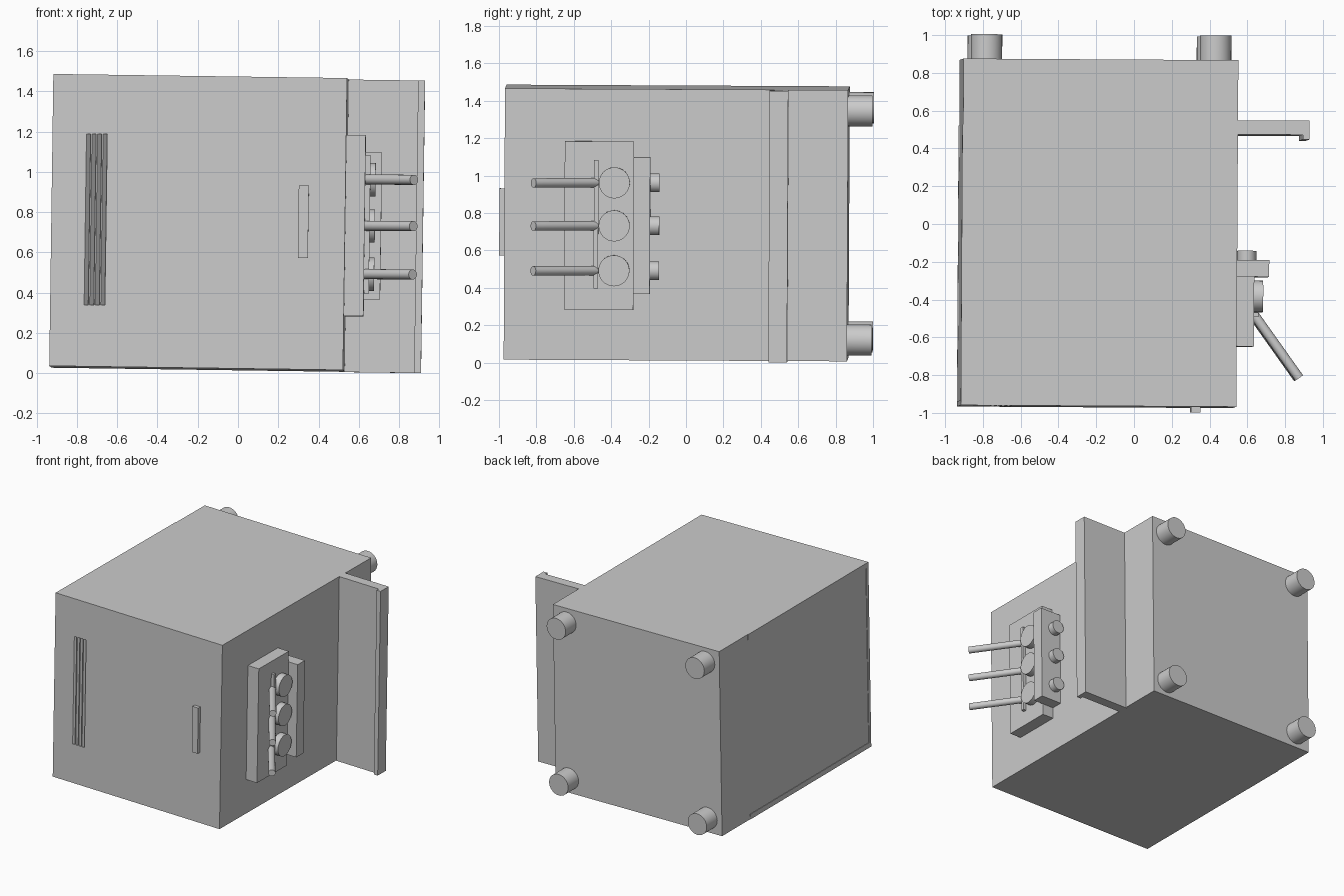
import bpy, bmesh, math
from mathutils import Matrix, Vector

if "Cube" in bpy.data.objects:
    bpy.data.objects.remove(bpy.data.objects["Cube"])

parts = []


def finish(name, bm, smooth=False):
    bmesh.ops.recalc_face_normals(bm, faces=bm.faces)
    mesh = bpy.data.meshes.new(name)
    bm.to_mesh(mesh)
    bm.free()
    ob = bpy.data.objects.new(name, mesh)
    bpy.context.collection.objects.link(ob)
    if smooth:
        bpy.ops.object.select_all(action='DESELECT')
        ob.select_set(True)
        bpy.context.view_layer.objects.active = ob
        bpy.ops.object.shade_smooth_by_angle(angle=math.radians(35))
    parts.append(ob)
    return ob


def box(name, x, y, z):
    bm = bmesh.new()
    bmesh.ops.create_cube(bm, size=1)
    for v in bm.verts:
        v.co = Vector([(r[0] + r[1]) / 2 + c * (r[1] - r[0])
                       for c, r in zip(v.co, (x, y, z))])
    return finish(name, bm)


def rod(name, a, b, r):
    a, b = Vector(a), Vector(b)
    bm = bmesh.new()
    m = Matrix.Translation((a + b) / 2) @ (b - a).to_track_quat('Z', 'Y').to_matrix().to_4x4()
    bmesh.ops.create_cone(bm, cap_ends=True, segments=32, radius1=r, radius2=r,
                          depth=(b - a).length, matrix=m)
    return finish(name, bm, True)


def prism(name, profile, z0, z1):
    bm = bmesh.new()
    f = bm.faces.new([bm.verts.new((x, y, z0)) for x, y in profile])
    ext = bmesh.ops.extrude_face_region(bm, geom=[f])
    for v in ext['geom']:
        if isinstance(v, bmesh.types.BMVert):
            v.co.z = z1
    return finish(name, bm)


# Cabinet body with sawtooth louvre slots cut in the front
body = box("cabinet_body", (-0.918, 0.537), (-0.967, 0.868), (0.02, 1.47))
saw = [(-0.755, -0.99)]
for i in range(4):
    x = -0.755 + i * 0.0275
    saw += [(x, -0.966 - 0.003), (x + 0.022, -0.945), (x + 0.0225, -0.969)]
saw += [(-0.645, -0.969), (-0.645, -0.99)]
cutter = prism("louvre_cutter", saw, 0.325, 1.175)
mod = body.modifiers.new("louvres", 'BOOLEAN')
mod.operation = 'DIFFERENCE'
mod.solver = 'EXACT'
mod.object = cutter
bpy.context.view_layer.objects.active = body
bpy.ops.object.modifier_apply(modifier=mod.name)
parts.remove(cutter)
bpy.data.objects.remove(cutter)

# Folded flange round the left side opening
fx = (-0.922, -0.915)
box("side_flange_top", fx, (-0.967, 0.52), (1.43, 1.47))
box("side_flange_bottom", fx, (-0.967, 0.52), (0.02, 0.06))
box("side_flange_front", fx, (-0.967, -0.94), (0.06, 1.43))

# Front handle
box("front_handle", (0.305, 0.355), (-0.995, -0.96), (0.573, 0.933))

# Mounting plate with a lip along its outer edge
prism("mounting_plate", [(0.53, 0.55), (0.916, 0.55), (0.916, 0.45),
                         (0.882, 0.45), (0.882, 0.475), (0.53, 0.475)], 0.017, 1.47)

# Four rear feet
for x in (-0.795, 0.418):
    for z in (0.132, 1.358):
        rod("rear_foot", (x, 0.86, z), (x, 0.998, z), 0.083)

# Control block and bars on the right side
box("control_block", (0.53, 0.632), (-0.645, -0.275), (0.29, 1.19))
box("connector_bar", (0.53, 0.712), (-0.276, -0.187), (0.376, 1.107))
box("lever_strip", (0.625, 0.657), (-0.488, -0.464), (0.405, 1.091))

# Three sets of dial, lever and connector
for z in (0.5, 0.74, 0.97):
    rod("dial", (0.62, -0.379, z), (0.682, -0.379, z), 0.083)
    rod("lever", (0.635, -0.475, z), (0.876, -0.81, z), 0.025)
    rod("connector", (0.595, -0.2, z), (0.595, -0.138, z), 0.05)

# Slight lean of the whole unit, then rest it on the ground
c = Vector((-0.19, -0.05, 0.745))
rot = (Matrix.Rotation(-0.006, 4, 'Z') @ Matrix.Rotation(0.014, 4, 'Y')
       @ Matrix.Rotation(-0.005, 4, 'X'))
lean = Matrix.Translation(c) @ rot @ Matrix.Translation(-c)
for ob in parts:
    ob.data.transform(lean)
low = min(v.co.z for ob in parts for v in ob.data.vertices)
for ob in parts:
    ob.data.transform(Matrix.Translation((0, 0, -low)))
